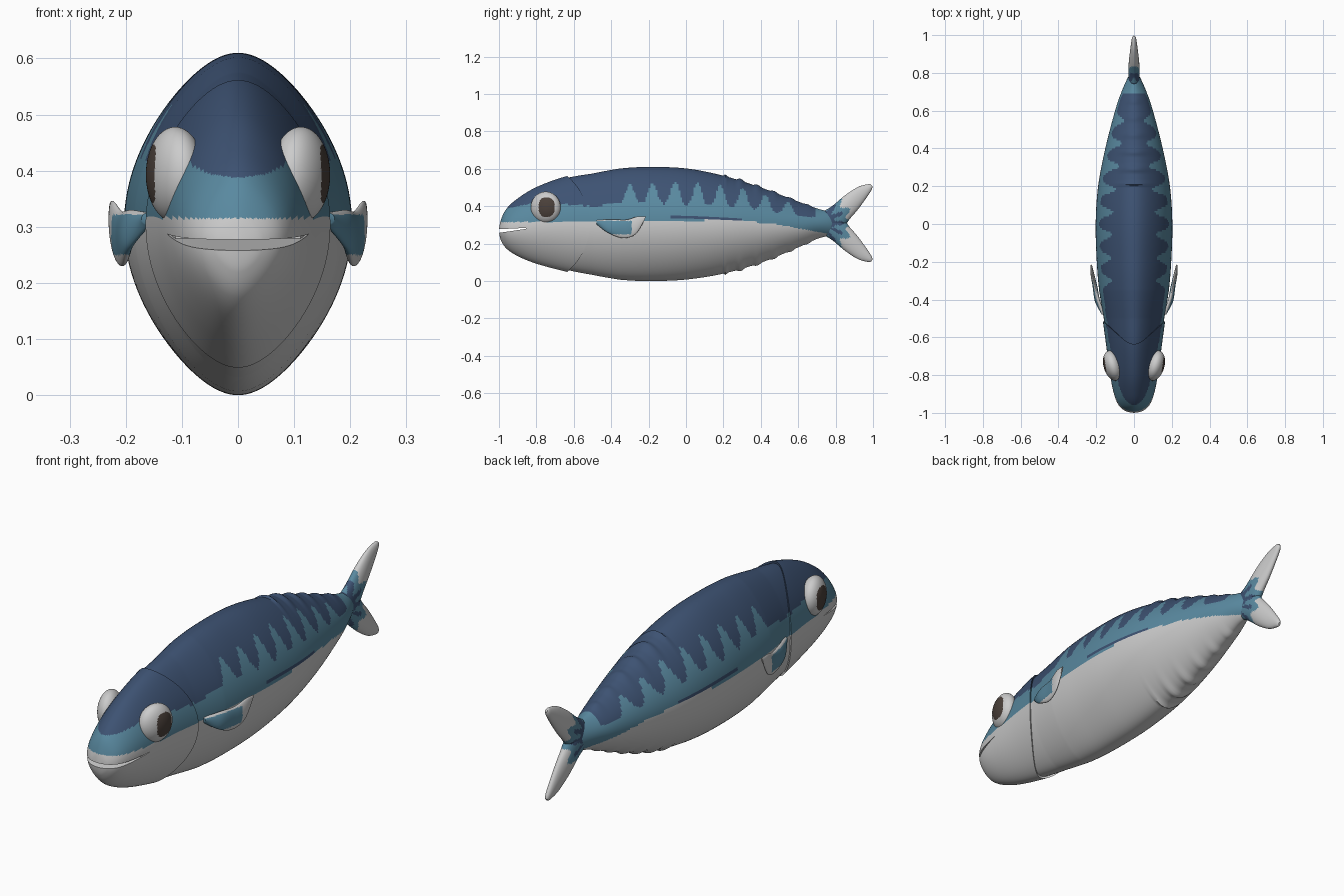
import bpy, bmesh, math
from mathutils import Vector

if "Cube" in bpy.data.objects:
    bpy.data.objects.remove(bpy.data.objects["Cube"])


def material(name, rgb):
    m = bpy.data.materials.new(name)
    m.diffuse_color = (*rgb, 1)
    m.use_nodes = True
    m.node_tree.nodes["Principled BSDF"].inputs["Base Color"].default_value = m.diffuse_color
    return m


SILVER, TEAL, NAVY, PUPIL = range(4)
MATS = [material("silver", (0.60, 0.60, 0.60)), material("teal", (0.10, 0.25, 0.35)),
        material("navy", (0.047, 0.085, 0.17)), material("dark_brown", (0.07, 0.052, 0.043))]


def finish(ob, rule):
    """Colour faces by a rule on their centre, then shade smooth."""
    me = ob.data
    for p in me.polygons:
        p.material_index = rule(p.center)
    me.shade_smooth()
    me.set_sharp_from_angle(angle=math.radians(45))


def loft(name, rings, rule):
    """Skin a list of closed rings and cap both ends."""
    bm = bmesh.new()
    vs = [[bm.verts.new(p) for p in r] for r in rings]
    n = len(vs[0])
    for a, b in zip(vs, vs[1:]):
        for i in range(n):
            bm.faces.new((a[i], a[(i + 1) % n], b[(i + 1) % n], b[i]))
    bm.faces.new(vs[0])
    bm.faces.new(vs[-1])
    bmesh.ops.recalc_face_normals(bm, faces=bm.faces)
    me = bpy.data.meshes.new(name)
    bm.to_mesh(me)
    bm.free()
    for m in MATS:
        me.materials.append(m)
    ob = bpy.data.objects.new(name, me)
    bpy.context.collection.objects.link(ob)
    finish(ob, rule)
    return ob


def spline(pts, u):
    """Catmull-Rom through the points, u counted in points."""
    i = min(max(int(u), 0), len(pts) - 2)
    t = u - i
    p0, p1, p2, p3 = (pts[min(max(i + k, 0), len(pts) - 1)] for k in (-1, 0, 1, 2))
    return [0.5 * (2 * b + (c - a) * t + (2 * a - 5 * b + 4 * c - d) * t * t
                   + (3 * b - a - 3 * c + d) * t ** 3) for a, b, c, d in zip(p0, p1, p2, p3)]


def lerp_table(tab, y):
    for (a, va), (b, vb) in zip(tab, tab[1:]):
        if y < b:
            return va + (vb - va) * max(0, (y - a) / (b - a))
    return tab[-1][1]


# Body outline: y, top z, bottom z, half width
OUTLINE = [(-1.0, .275, .265, .005), (-.99, .325, .22, .045), (-.96, .385, .175, .08),
           (-.9, .44, .135, .105), (-.8, .50, .095, .125), (-.65, .555, .055, .145),
           (-.5, .583, .025, .165), (-.35, .602, .007, .185), (-.2, .61, 0, .197),
           (0, .602, .008, .203), (.2, .563, .04, .19), (.4, .50, .098, .152),
           (.6, .425, .18, .10), (.7, .388, .225, .066), (.78, .365, .25, .03),
           (.80, .33, .29, .01)]
SEG = 128


def skin_point(u, t, scale):
    y, top, bot, w = spline(OUTLINE, u)
    c, s = math.cos(t), math.sin(t)
    bump = 1
    if .2 < y < .72:  # small finlet ridges along back and belly
        bump += 0.045 * max(0, math.sin(2 * math.pi * y / .09)) * abs(s) ** 6
    return Vector((w * c * (1 - .25 * s * s) * scale, y,
                   (top + bot) / 2 + (top - bot) / 2 * s * scale * bump))


# Painted skin: silver belly, teal flank, navy back with wavy fingers
def skin_rule(c):
    y, z = c.y, c.z
    if z < lerp_table([(-1, .315), (.2, .325), (.45, .31), (.8, .245)], y):
        return SILVER
    base = lerp_table([(-1, .38), (-.8, .42), (-.5, .40), (-.3, .42), (0, .41),
                       (.3, .395), (.55, .355), (.8, .33)], y)
    if -.37 < y < .62:
        amp = lerp_table([(-.37, .09), (0, .125), (.25, .11), (.6, .06)], y)
        base += amp * (.5 + .5 * math.cos(2 * math.pi * (y + .30) / .121)) ** 1.5
    if z > base and y < .69:
        return NAVY
    if -.08 < y < .3 and abs(z - .342 + .04 * max(0, y)) < .009:
        return NAVY
    return TEAL


angles = [2 * math.pi * i / SEG for i in range(SEG)]
rings = []
for k in range(231):
    u = 3.5 + 11.5 * k / 230
    scale = .97 + .03 * min(1, max(0, u - 6))
    rings.append([skin_point(u, t, scale) for t in angles])
loft("body", rings, skin_rule)

# Head shell with a curved gill edge standing proud of the body
gill = [5.9 - .8 * math.sin(t) ** 2 for t in angles]
rings = [[skin_point(e * k / 90, t, 1.01) for t, e in zip(angles, gill)] for k in range(91)]
rings.append([skin_point(e - .03, t, .9) for t, e in zip(angles, gill)])
head = loft("head", rings, skin_rule)

# Mouth slit cut with a thin wedge
wedge = [(-1.1, .243), (-1.1, .272), (-.80, .287)]
cutter = loft("mouth_cutter", [[(x, y, z) for y, z in wedge] for x in (-.3, .3)],
              lambda c: SILVER)
cutter.hide_render = True
mod = head.modifiers.new("mouth", 'BOOLEAN')
mod.operation = 'DIFFERENCE'
mod.solver = 'EXACT'
mod.object = cutter
bpy.context.view_layer.objects.active = head
bpy.ops.object.modifier_apply(modifier="mouth")
bpy.data.objects.remove(cutter)
head.data.shade_smooth()
head.data.set_sharp_from_angle(angle=math.radians(45))


# Fins: lens-shaped sections between two edges given as (x, y, z)
def fin(name, edge_a, edge_b, thick, rule, side):
    rings = []
    for k in range(49):
        u = (len(edge_a) - 1) * k / 48
        a, b = Vector(spline(edge_a, u)), Vector(spline(edge_b, u))
        h = spline([(t,) for t in thick], u)[0]
        mid, half = (a + b) / 2, (a - b) / 2
        rings.append([mid + half * math.cos(q) + side * h * math.sin(q)
                      for q in (2 * math.pi * i / 48 for i in range(48))])
    return loft(name, rings, rule)


# Forked tail, lower lobe mirrored from the upper about z = 0.31
def tail_rule(c):
    dy, dz = c.y - .72, c.z - .31
    d, ang = math.hypot(dy, dz), math.atan2(dz, dy)
    wave = math.cos(ang * 14)
    if d < .10 + .03 * wave and (dz > -.02 or wave > .5):
        return NAVY
    return TEAL if d < .155 + .02 * wave else SILVER


lead = [(.72, .365), (.78, .40), (.85, .458), (.92, .503), (.975, .518), (.99, .515)]
trail = [(.76, .25), (.84, .29), (.878, .335), (.925, .39), (.985, .475), (.998, .505)]
for part, flip in (("upper", 1), ("lower", -1)):
    a, b = ([(0, y, .31 + flip * (z - .31)) for y, z in e] for e in (lead, trail))
    fin("tail_lobe_" + part, a, b, [.03, .03, .027, .02, .012, .005], tail_rule, Vector((1, 0, 0)))


# Pectoral fins and eyes on both sides
def fin_rule(c):
    return TEAL if c.y < -.29 and .25 < c.z < .322 else SILVER


def eye_rule(c):
    inside = ((c.y + .745) / .043) ** 2.6 if c.y > -.745 else ((-.745 - c.y) / .043) ** 2.6
    inside += (abs(c.z - .395) / .052) ** 2.6
    return PUPIL if inside < 1 and abs(c.x) > .12 else SILVER


upper = [(.16, -.48, .325), (.19, -.40, .33), (.208, -.32, .328), (.222, -.26, .345), (.226, -.215, .345)]
lower = [(.16, -.48, .305), (.195, -.42, .26), (.205, -.34, .23), (.218, -.27, .25), (.225, -.225, .32)]
for label, s in (("right", 1), ("left", -1)):
    a, b = ([(s * x, y, z) for x, y, z in e] for e in (upper, lower))
    fin("side_fin_" + label, a, b, [.012, .014, .013, .01, .004], fin_rule, Vector((1, .2 * s, 0)))
    rings = []
    for k in range(1, 64):
        q = math.pi * k / 64
        r = math.sin(q)
        rings.append([(s * (.112 + .05 * math.cos(q) + .015 * r * math.cos(t)),
                       -.75 + .08 * r * math.cos(t), .393 + .085 * r * math.sin(t))
                      for t in (2 * math.pi * i / 96 for i in range(96))])
    loft("eye_" + label, rings, eye_rule)
